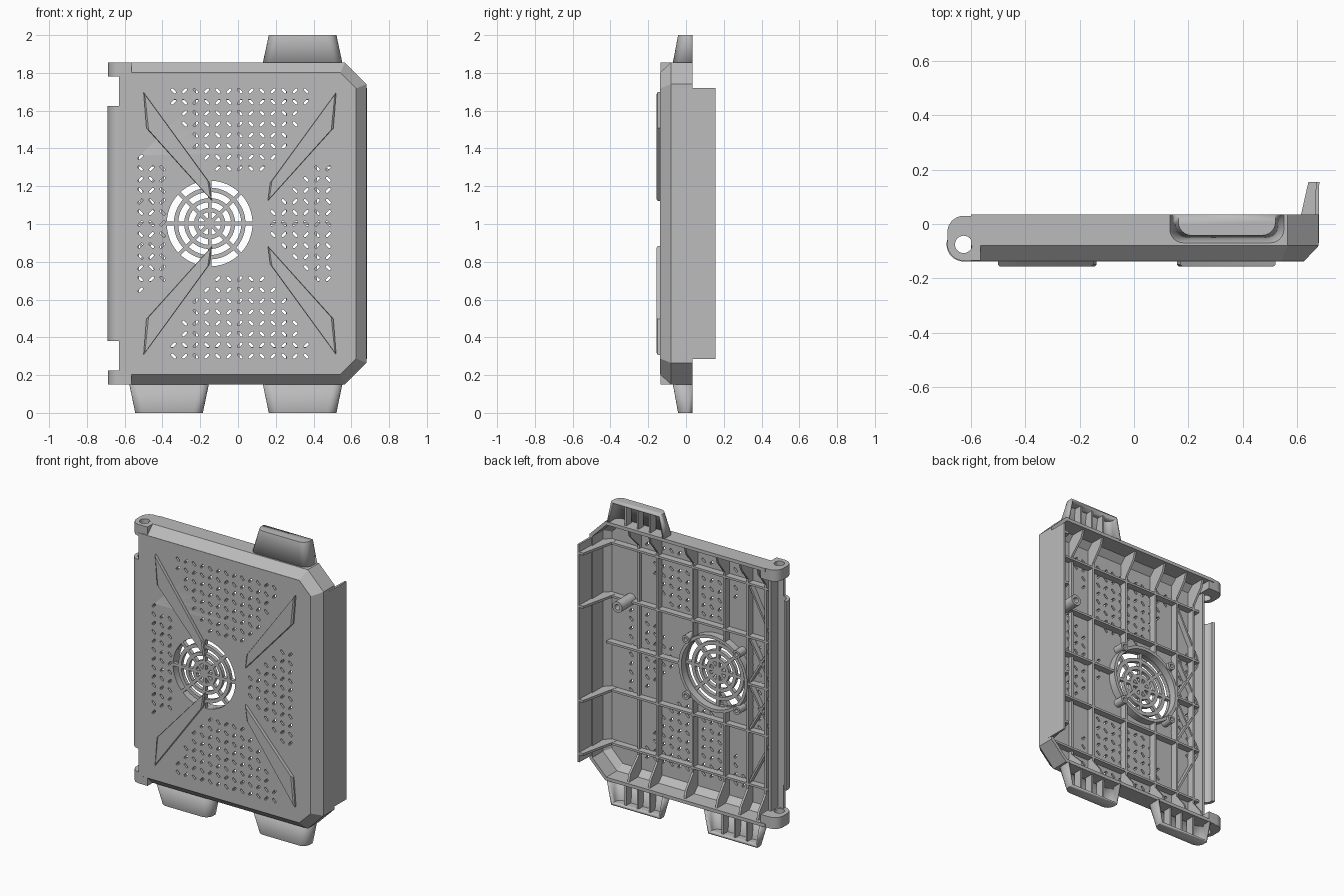
import bpy, bmesh, math
from math import sin, cos, pi, radians, sqrt
from mathutils import Vector

if "Cube" in bpy.data.objects:
    bpy.data.objects.remove(bpy.data.objects["Cube"], do_unlink=True)

grey = bpy.data.materials.new("plain grey")
grey.use_nodes = True
grey.diffuse_color = (0.5, 0.5, 0.5, 1)
grey.node_tree.nodes["Principled BSDF"].inputs["Base Color"].default_value = (0.5, 0.5, 0.5, 1)

MID = 1.0025          # height of the mirror line
FRONT, BACK, RIM = -0.138, -0.114, 0.035
FAN_X, FAN_R = -0.15, 0.227
AXES = {
    "xy": lambda u, v, w: (u, v, w),
    "xz": lambda u, v, w: (u, -w, v),
    "yz": lambda u, v, w: (w, u, v),
}


def finish(name, mesh):
    ob = bpy.data.objects.new(name, mesh)
    bpy.context.collection.objects.link(ob)
    mesh.materials.append(grey)
    bpy.ops.object.select_all(action="DESELECT")
    ob.select_set(True)
    bpy.context.view_layer.objects.active = ob
    bpy.ops.object.shade_smooth_by_angle(angle=radians(30))
    return ob


def plate(name, loops, plane, lo, hi):
    """Filled outline with holes, extruded between lo and hi across its plane."""
    cu = bpy.data.curves.new(name, "CURVE")
    cu.dimensions, cu.fill_mode, cu.extrude = "2D", "BOTH", (hi - lo) / 2
    for loop in loops:
        sp = cu.splines.new("POLY")
        sp.points.add(len(loop) - 1)
        for p, (u, v) in zip(sp.points, loop):
            p.co = (u, v, 0, 1)
        sp.use_cyclic_u = True
    tmp = bpy.data.objects.new("outline", cu)
    bpy.context.collection.objects.link(tmp)
    dg = bpy.context.evaluated_depsgraph_get()
    mesh = bpy.data.meshes.new_from_object(tmp.evaluated_get(dg))
    bpy.data.objects.remove(tmp, do_unlink=True)
    mid = (lo + hi) / 2 * (-1 if plane == "xz" else 1)
    for v in mesh.vertices:
        v.co = AXES[plane](v.co.x, v.co.y, v.co.z + mid)
    bm = bmesh.new()
    bm.from_mesh(mesh)
    bmesh.ops.remove_doubles(bm, verts=bm.verts, dist=1e-5)
    bmesh.ops.recalc_face_normals(bm, faces=bm.faces)
    bm.to_mesh(mesh)
    bm.free()
    mesh.materials.clear()
    return finish(name, mesh)


def loft(name, rings, along=True, across=False, cap=None, out=None):
    """Skin through point rings; out is a direction the last cap must face."""
    bm = bmesh.new()
    rows = [[bm.verts.new(p) for p in r] for r in rings]
    n = len(rows[0])
    pairs = list(zip(rows, rows[1:])) + ([(rows[-1], rows[0])] if across else [])
    for a, b in pairs:
        for i in range(n if along else n - 1):
            j = (i + 1) % n
            bm.faces.new((a[i], a[j], b[j], b[i]))
    if cap == "ends":
        bm.faces.new([r[0] for r in rows])
        bm.faces.new([r[-1] for r in rows])
    last = bm.faces.new(rows[-1]) if cap == "last" else None
    bmesh.ops.recalc_face_normals(bm, faces=bm.faces)
    if last and last.normal.dot(Vector(out)) < 0:
        bmesh.ops.reverse_faces(bm, faces=bm.faces)
    mesh = bpy.data.meshes.new(name)
    bm.to_mesh(mesh)
    bm.free()
    return finish(name, mesh)


def arc(cx, cy, r, a0, a1, n):
    return [(cx + r * cos(radians(a0 + (a1 - a0) * i / n)),
             cy + r * sin(radians(a0 + (a1 - a0) * i / n))) for i in range(n + 1)]


def circle(cx, cy, r, n=24):
    return arc(cx, cy, r, 0, 360, n)[:-1]


def rect(u0, v0, u1, v1):
    return [(u0, v0), (u1, v0), (u1, v1), (u0, v1)]


def bar(name, a, b, t, lo, hi):
    a, b = Vector(a), Vector(b)
    d = (b - a).normalized() * t / 2
    s = Vector((-d.y, d.x))
    return plate(name, [[a + s, b + s, b - s, a - s]], "xz", lo, hi)


def outline(d, left):
    """Body outline inset by d, with the two right corners cut off."""
    c, x, h = 0.115 - 0.586 * d, 0.68 - d, 0.8525 - d
    half = [(left, h), (x - c, h), (x, h - c)]
    return [(u, MID + v) for u, v in half] + [(u, MID - v) for u, v in reversed(half)]


# Side walls with the sloped front edge
sections = [(0.055, FRONT), (0, -0.08), (0, RIM), (0.022, RIM), (0.022, -0.075), (0.06, BACK)]
loft("side_walls", [[(u, y, v) for u, v in outline(d, -0.6)] for d, y in sections],
     along=False, across=True, cap="ends")


# Vent slots in four wedges around the middle
def slot(x, z, a):
    dx, dz = Vector((cos(a), sin(a))) * 0.017, Vector((-sin(a), cos(a))) * 0.0065
    c = Vector((x, z))
    return [c + dx * 0.75 + dz, c + dx, c + dx * 0.75 - dz,
            c - dx * 0.75 - dz, c - dx, c - dx * 0.75 + dz]


holes = []
STEP = 0.0585
for i in range(-9, 10):
    for j in range(-12, 13):
        x, dz = 0.01 + i * STEP, j * STEP
        up, side = abs(dz), abs(x - 0.01)
        tall = 0.25 < up < 0.72 and side < 0.15 + 0.53 * (up - 0.25)
        right = 0.16 < x < 0.53 and up < 0.08 + 0.85 * (x - 0.16)
        left = x < -0.38 and up < 0.36 - 1.0 * (x + 0.52) * 0.5
        if tall or right or left:
            holes.append(slot(x, MID + dz, pi / 4 * (1 if (i + j) % 2 else -1)))

# Fan grille openings between rings and spokes
for r0, r1 in ((0.03, 0.06), (0.083, 0.113), (0.135, 0.167), (0.19, FAN_R)):
    for k in range(8):
        g0, g1 = (math.degrees(0.01 / r) for r in (r0, r1))
        a = k * 45
        holes.append(arc(FAN_X, MID, r1, a + g1, a + 45 - g1, 6)
                     + arc(FAN_X, MID, r0, a + 45 - g0, a + g0, 6))
plate("front_panel", [outline(0.054, -0.63)] + holes, "xz", FRONT, BACK)

# Raised blades on the front
for sx, name in ((-1, "right"), (1, "left")):
    for sz, level in ((-1, "lower"), (1, "upper")):
        pts = [Vector((0.01 + sx * u, MID + sz * v)) for u, v in
               ((0.51, 0.695), (0.495, 0.505), (0.148, 0.12), (0.16, 0.215))]
        mid = sum(pts, Vector((0, 0))) / 4
        top = [p + (mid - p).normalized() * 0.014 for p in pts]
        loft(f"{level}_{name}_blade", [[(p.x, y, p.y) for p in ring] for ring, y in
             ((pts, -0.125), (pts, -0.15), (top, -0.157))], cap="last", out=(0, -1, 0))

# Hinge: two pierced lugs, a curved cover strip and an inner wall
HX, HY = -0.627, -0.075
lug = [(-0.565, 0.03)] + arc(HX, -0.03, 0.06, 90, 180, 8) + arc(HX, HY, 0.06, 180, 270, 8) \
    + [(-0.565, -0.135)]
for name, z in (("lower", 0.15), ("upper", 1.78)):
    plate(name + "_hinge_lug", [lug, circle(HX, HY, 0.032)], "xy", z, z + 0.075)
strip = arc(HX, HY, 0.063, 165, 270, 12) + arc(HX, HY, 0.042, 270, 165, 12)
plate("hinge_cover", [strip], "xy", 0.38, 1.625)
plate("hinge_wall", [rect(-0.59, FRONT + 0.01, -0.572, -0.04)], "xy", 0.22, 1.785)

# Grip flange along the left edge, with gussets
plate("flange", [[(0.662, -0.08), (0.68, -0.08), (0.682, 0.155), (0.67, 0.155)]],
      "xy", 0.285, 1.72)
gusset = [(0.58, BACK), (0.615, RIM), (0.642, 0.155), (0.675, 0.155), (0.67, -0.07), (0.635, BACK)]
ROWS = [-0.66, -0.31, 0.31, 0.66]
for dz in ROWS:
    plate("flange_gusset", [gusset], "xy", MID + dz - 0.008, MID + dz + 0.008)

# Stiffening ribs, deeper at the walls and stopping at the fan
for x in (0.41, 0.26, 0.0, -0.23, -0.4, -0.53):
    stop = sqrt(max(0, 0.24 ** 2 - (x - FAN_X) ** 2))
    low = -0.09 if x == 0.41 else -0.07
    for s in (-1, 1):
        half = [(-0.12, stop), (low, stop), (low, 0.69), (0.0, 0.78), (0.015, 0.835),
                (-0.08, 0.835), (-0.12, 0.79)]
        plate("upright_rib", [[(y, MID + s * v) for y, v in half]], "yz", x - 0.007, x + 0.007)
for dz in ROWS:
    bar("cross_rib", (-0.58, MID + dz), (0.63, MID + dz), 0.014, -0.12, -0.07)
for x0, x1 in ((-0.58, FAN_X - 0.24), (FAN_X + 0.24, 0.63)):
    bar("middle_rib", (x0, MID), (x1, MID), 0.014, -0.12, -0.07)
for s in (-1, 1):
    for a, b in (((-0.58, 0), (-0.4, 0.31)), ((-0.58, 0.31), (-0.4, 0.0)),
                 ((-0.58, 0.31), (-0.4, 0.66))):
        bar("brace", (a[0], MID + s * a[1]), (b[0], MID + s * b[1]), 0.012, -0.12, -0.08)

# Fan mount on the back and a screw post
plate("fan_ring", [circle(FAN_X, MID, 0.25, 48), circle(FAN_X, MID, 0.23, 48)], "xz", -0.12, -0.065)
for x, z in arc(FAN_X, MID, 0.262, 45, 315, 3):
    plate("fan_post", [circle(x, z, 0.026, 16), circle(x, z, 0.012, 16)], "xz", -0.12, -0.045)
plate("screw_post", [circle(0.48, 1.31, 0.036), circle(0.48, 1.31, 0.018)], "xz", -0.12, 0.03)


# Hollow feet with inner ribs
def foot(name, cx, base, tip):
    def ring(w, yf, z):
        side = [(w, RIM)] + arc(w - 0.05, yf + 0.05, 0.05, 0, -90, 6)
        return [(cx + u, y, z) for u, y in side] + [(cx - u, y, z) for u, y in reversed(side)]
    s = 1 if tip > base else -1
    ob = loft(name, [ring(0.211, -0.07, base - s * 0.004), ring(0.179, -0.042, tip)],
              along=False, cap="last", out=(0, 0, s))
    mod = ob.modifiers.new("wall", "SOLIDIFY")
    mod.thickness, mod.offset = 0.016, -1
    for k in (-1, 0, 1):
        x = cx + k * 0.088
        plate(name + "_rib", [rect(x - 0.006, -0.04, x + 0.006, 0.015)], "xy",
              min(base, tip - s * 0.008), max(base, tip - s * 0.008))


foot("top_foot", 0.342, 1.855, 2.0)
foot("lower_left_foot", 0.342, 0.15, 0.0)
foot("lower_right_foot", -0.365, 0.15, 0.0)
